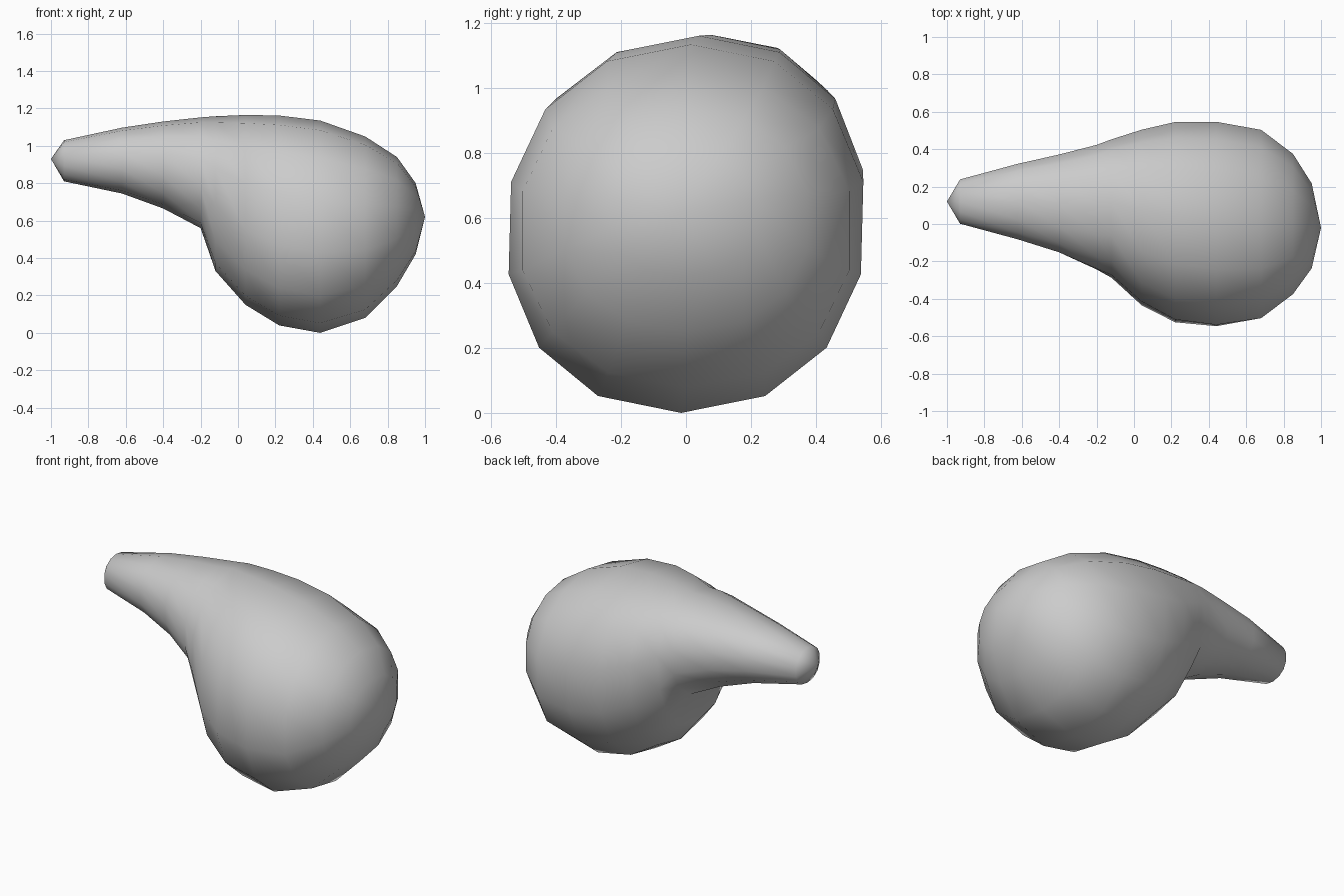
import bpy, bmesh
from math import cos, sin, tau, copysign

if "Cube" in bpy.data.objects:
    bpy.data.objects.remove(bpy.data.objects["Cube"])

SIDES = 14
FULLNESS = 0.92  # below 1 swells the ovals slightly at the diagonals
# Oval sections along the length:
# x, bottom z, widest z, top z, front y, back y, lean
SECTIONS = [
    (-0.93, 0.81, 0.92, 1.03, 0.00, 0.24, 0.0),
    (-0.62, 0.745, 0.92, 1.097, -0.085, 0.325, 0.0),
    (-0.40, 0.665, 0.90, 1.13, -0.155, 0.375, 0.0),
    (-0.20, 0.56, 0.86, 1.152, -0.245, 0.425, 0.01),
    (-0.12, 0.33, 0.79, 1.158, -0.285, 0.45, 0.03),
    (0.04, 0.15, 0.68, 1.165, -0.43, 0.50, 0.04),
    (0.22, 0.04, 0.61, 1.162, -0.525, 0.545, 0.03),
    (0.44, 0.00, 0.57, 1.135, -0.55, 0.55, 0.015),
    (0.68, 0.08, 0.56, 1.05, -0.51, 0.51, 0.0),
    (0.85, 0.25, 0.59, 0.94, -0.38, 0.38, 0.0),
    (0.95, 0.42, 0.61, 0.80, -0.24, 0.22, 0.0),
]

bm = bmesh.new()


def swell(v):
    return copysign(abs(v) ** FULLNESS, v)


def ring(x, z0, zm, z1, y0, y1, lean):
    verts = []
    for i in range(SIDES):
        a = tau * i / SIDES + tau / 4
        c, s = swell(cos(a)), swell(sin(a))
        y = (y0 + y1) / 2 + (y1 - y0) / 2 * c * 1.01 + lean * s
        z = zm + s * ((z1 - zm) if s > 0 else (zm - z0))
        verts.append(bm.verts.new((x, y, z)))
    # the bottom of the oval sits on a vertex, as does the top
    return verts


# Skin of the tapered neck and round body
rings = [ring(*s) for s in SECTIONS]
for a, b in zip(rings, rings[1:]):
    for i in range(SIDES):
        j = (i + 1) % SIDES
        bm.faces.new((a[i], a[j], b[j], b[i]))

# Pointed neck tip and rounded body end
for loop, point in ((rings[0], (-1, 0.12, 0.93)), (rings[-1], (1, -0.02, 0.62))):
    pole = bm.verts.new(point)
    for i in range(SIDES):
        bm.faces.new((loop[i], loop[(i + 1) % SIDES], pole))

bmesh.ops.recalc_face_normals(bm, faces=bm.faces)
for f in bm.faces:
    f.smooth = True
mesh = bpy.data.meshes.new("gourd_body")
bm.to_mesh(mesh)
bm.free()
bpy.context.collection.objects.link(bpy.data.objects.new("gourd_body", mesh))
